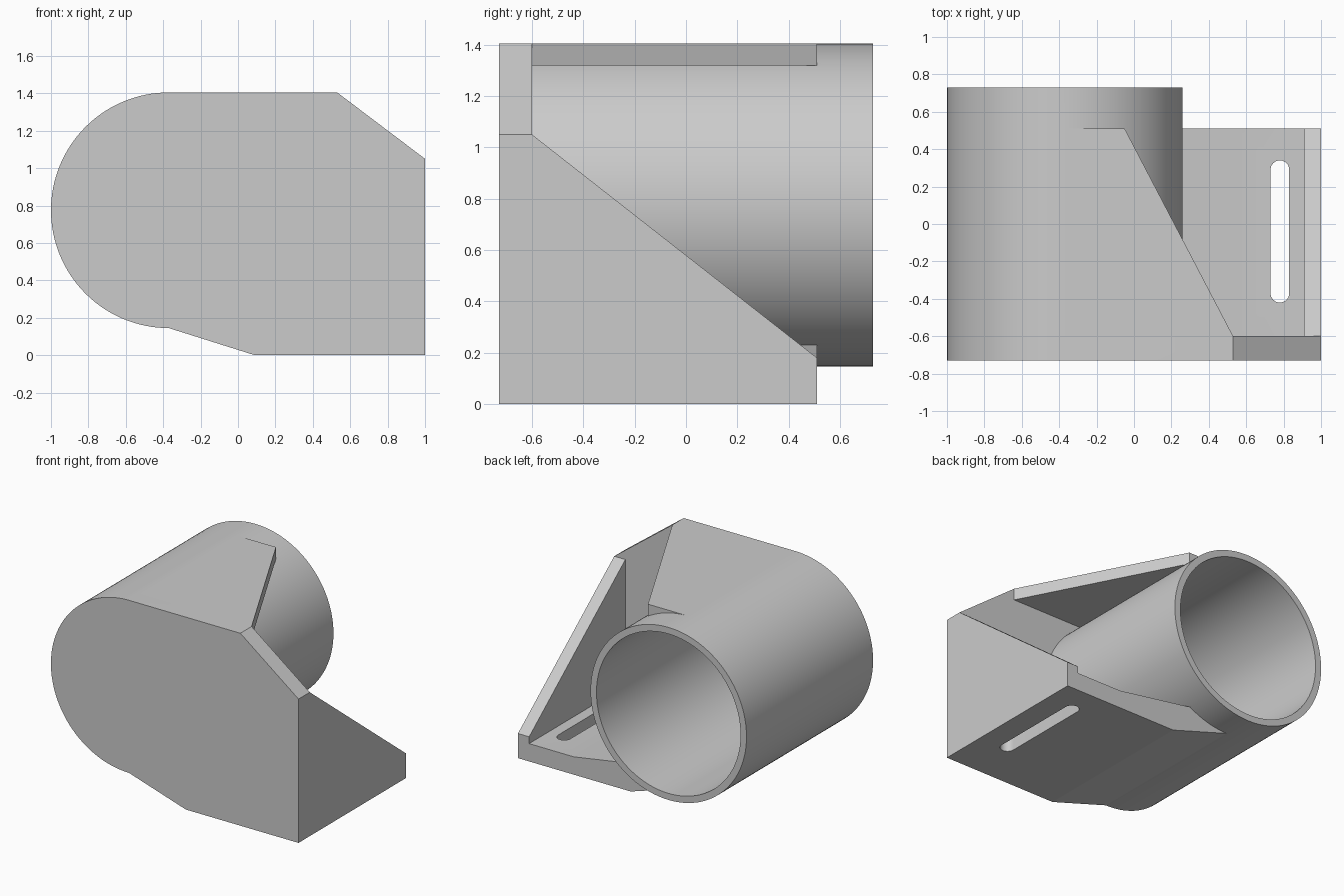
import bpy, bmesh, math
from mathutils import Vector

default = bpy.data.objects.get("Cube")
if default:
    bpy.data.objects.remove(default, do_unlink=True)

grey = bpy.data.materials.new("plain grey")
grey.use_nodes = True
colour = (0.6, 0.6, 0.6, 1)
grey.diffuse_color = colour
grey.node_tree.nodes["Principled BSDF"].inputs["Base Color"].default_value = colour

# Shared dimensions
FRONT, PLATE, SHELF, BACK = -0.73, -0.6, 0.51, 0.73
CX, CZ, R, BORE = -0.37, 0.775, 0.63, 0.582
TOP = CZ + R
SEGMENTS = 128


def prism(name, points, along):
    """Solid made by sweeping a flat outline along a vector."""
    bm = bmesh.new()
    face = bm.faces.new([bm.verts.new(p) for p in points])
    moved = bmesh.ops.extrude_face_region(bm, geom=[face])["geom"]
    verts = [v for v in moved if isinstance(v, bmesh.types.BMVert)]
    bmesh.ops.translate(bm, verts=verts, vec=Vector(along))
    bmesh.ops.recalc_face_normals(bm, faces=bm.faces)
    mesh = bpy.data.meshes.new(name)
    bm.to_mesh(mesh)
    bm.free()
    obj = bpy.data.objects.new(name, mesh)
    bpy.context.collection.objects.link(obj)
    mesh.materials.append(grey)
    return obj


def xz_prism(name, outline, y0, y1):
    return prism(name, [(x, y0, z) for x, z in outline], (0, y1 - y0, 0))


def arc(cx, cy, radius, start, end, steps):
    angles = [math.radians(start + (end - start) * i / steps) for i in range(steps + 1)]
    return [(cx + radius * math.cos(a), cy + radius * math.sin(a)) for a in angles]


def combine(target, other, operation):
    mod = target.modifiers.new(other.name, "BOOLEAN")
    mod.operation = operation
    mod.solver = "EXACT"
    mod.object = other
    bpy.context.view_layer.objects.active = target
    bpy.ops.object.modifier_apply(modifier=mod.name)
    bpy.data.objects.remove(other, do_unlink=True)


# Front plate: half round on one side, chamfered corner on the other
outline = arc(CX, CZ, R, 90, 270, SEGMENTS // 2)
outline += [(0.09, 0), (1, 0), (1, 1.05), (0.53, TOP)]
body = xz_prism("bracket_body", outline, FRONT, PLATE)

# Round tube behind the plate
tube = xz_prism("tube", arc(CX, CZ, R, 90, 450, SEGMENTS)[:-1], PLATE, BACK)

# Floor shelf that rises to meet the tube
floor = xz_prism("floor", [(CX, CZ - R), (0.09, 0), (1, 0), (1, 0.13),
                           (0.55, 0.13), (-0.06, 0.23), (CX, 0.28)], PLATE, SHELF)

# Sloping side gusset
side = [(PLATE, 0), (SHELF, 0), (SHELF, 0.18), (PLATE, 1.05)]
gusset = prism("side_gusset", [(0.91, y, z) for y, z in side], (0.09, 0, 0))

# Tapered top web
web = [(CX, PLATE), (0.53, PLATE), (-0.05, SHELF), (CX, SHELF)]
top_web = prism("top_web", [(x, y, 1.32) for x, y in web], (0, 0, TOP - 1.32))

for part in (tube, floor, gusset, top_web):
    combine(body, part, "UNION")

# Bore, closed by the front plate
bore = xz_prism("bore_cutter", arc(CX, CZ, BORE, 90, 450, SEGMENTS)[:-1], PLATE, 1)
combine(body, bore, "DIFFERENCE")

# Adjustment slot through the floor
slot = arc(0.78, 0.29, 0.05, 0, 180, 16) + arc(0.78, -0.37, 0.05, 180, 360, 16)
slot_cutter = prism("slot_cutter", [(x, y, -0.1) for x, y in slot], (0, 0, 0.4))
combine(body, slot_cutter, "DIFFERENCE")

# Smooth the curved surfaces, keep the edges sharp
bpy.ops.object.select_all(action="DESELECT")
body.select_set(True)
bpy.context.view_layer.objects.active = body
bpy.ops.object.shade_smooth_by_angle(angle=math.radians(15))
